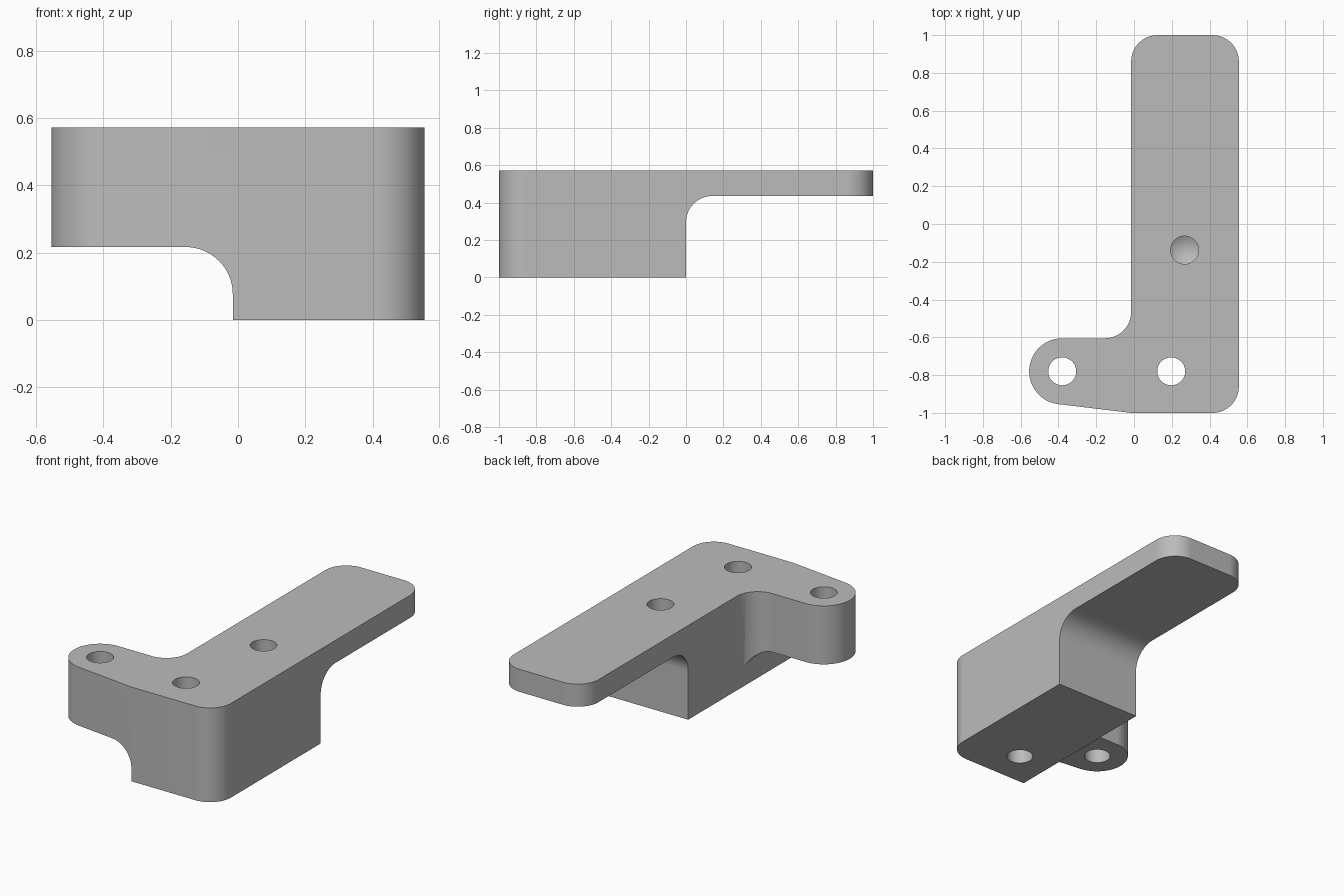
import bpy, bmesh, math
from mathutils import Vector

if "Cube" in bpy.data.objects:
    bpy.data.objects.remove(bpy.data.objects["Cube"])

R = 0.14          # common fillet radius
TOP = 0.572       # top of the bracket
SIDE = -0.015     # left wall of the main body

grey = bpy.data.materials.new("plain grey")
grey.diffuse_color = (0.50, 0.50, 0.50, 1)
grey.use_nodes = True
grey.node_tree.nodes["Principled BSDF"].inputs["Base Color"].default_value = grey.diffuse_color


def arc(cx, cy, r, a0, a1, n=16):
    """Points along an arc, angles in degrees."""
    return [(cx + r * math.cos(math.radians(a0 + (a1 - a0) * i / n)),
             cy + r * math.sin(math.radians(a0 + (a1 - a0) * i / n))) for i in range(n + 1)]


def prism(name, pts, place, direction):
    """Extrude a 2D profile, placed in space by a function, along a direction."""
    bm = bmesh.new()
    face = bm.faces.new([bm.verts.new(place(u, v)) for u, v in pts])
    ext = bmesh.ops.extrude_face_region(bm, geom=[face])
    verts = [g for g in ext["geom"] if isinstance(g, bmesh.types.BMVert)]
    bmesh.ops.translate(bm, verts=verts, vec=Vector(direction))
    bmesh.ops.recalc_face_normals(bm, faces=bm.faces)
    return finish(name, bm)


def finish(name, bm):
    mesh = bpy.data.meshes.new(name)
    bm.to_mesh(mesh)
    bm.free()
    mesh.materials.append(grey)
    obj = bpy.data.objects.new(name, mesh)
    bpy.context.collection.objects.link(obj)
    return obj


def drill(name, x, y, r, z0, z1, tip=0.0):
    """Round cutter from z0 to z1 with an optional conical tip below."""
    bm = bmesh.new()
    n = 48
    ring = [(x + r * math.cos(2 * math.pi * i / n), y + r * math.sin(2 * math.pi * i / n))
            for i in range(n)]
    low = [bm.verts.new((u, v, z0)) for u, v in ring]
    high = [bm.verts.new((u, v, z1)) for u, v in ring]
    bm.faces.new(high)
    point = bm.verts.new((x, y, z0 - tip)) if tip else None
    for i in range(n):
        j = (i + 1) % n
        bm.faces.new((low[i], low[j], high[j], high[i]))
        if tip:
            bm.faces.new((low[j], low[i], point))
    if not tip:
        bm.faces.new(low[::-1])
    bmesh.ops.recalc_face_normals(bm, faces=bm.faces)
    return finish(name, bm)


# Plan outline: long rounded arm with a round ear at the front left
outline = (arc(0.555 - R, -1 + R, R, -90, 0) + arc(0.555 - R, 1 - R, R, 0, 90)
           + arc(SIDE + R, 1 - R, R, 90, 180)
           + arc(SIDE - R, -0.605 + R, R, 0, -90)
           + arc(-0.38, -0.78, 0.175, 90, 263.5, 32) + [(SIDE, -1)])
bracket = prism("bracket", outline, lambda u, v: (u, v, 0), (0, 0, TOP))

# Clearance below the thin arm, with a filleted inner corner
arm_cut = [(0, -0.2)] + arc(R, 0.435 - R, R, 180, 90) + [(1.3, 0.435), (1.3, -0.2)]
# Clearance below the ear
wall = SIDE - 0.0005
ear_cut = [(wall, -0.2)] + arc(wall - R, 0.217 - R, R, 0, 90) + [(-0.9, 0.217), (-0.9, -0.2)]

cutters = [
    prism("arm_clearance", arm_cut, lambda u, v: (-1, u, v), (2, 0, 0)),
    prism("ear_clearance", ear_cut, lambda u, v: (u, -1.2, v), (0, 0.9, 0)),
    drill("ear_hole", -0.38, -0.78, 0.074, -0.1, 0.8),
    drill("body_hole", 0.197, -0.78, 0.074, -0.1, 0.8),
    drill("blind_hole", 0.268, -0.138, 0.074, 0.26, 0.8, 0.043),
]
for c in cutters:
    m = bracket.modifiers.new(c.name, 'BOOLEAN')
    m.operation, m.solver, m.object = 'DIFFERENCE', 'EXACT', c

# Apply the cuts and discard the cutters
bpy.context.view_layer.objects.active = bracket
bracket.select_set(True)
for m in list(bracket.modifiers):
    bpy.ops.object.modifier_apply(modifier=m.name)
for c in cutters:
    bpy.data.objects.remove(c)

# Smooth fillets, crisp edges
bpy.ops.object.select_all(action='DESELECT')
bracket.select_set(True)
bpy.ops.object.shade_smooth_by_angle(angle=math.radians(30))
bracket.modifiers.new("flat_face_normals", 'WEIGHTED_NORMAL').keep_sharp = True
